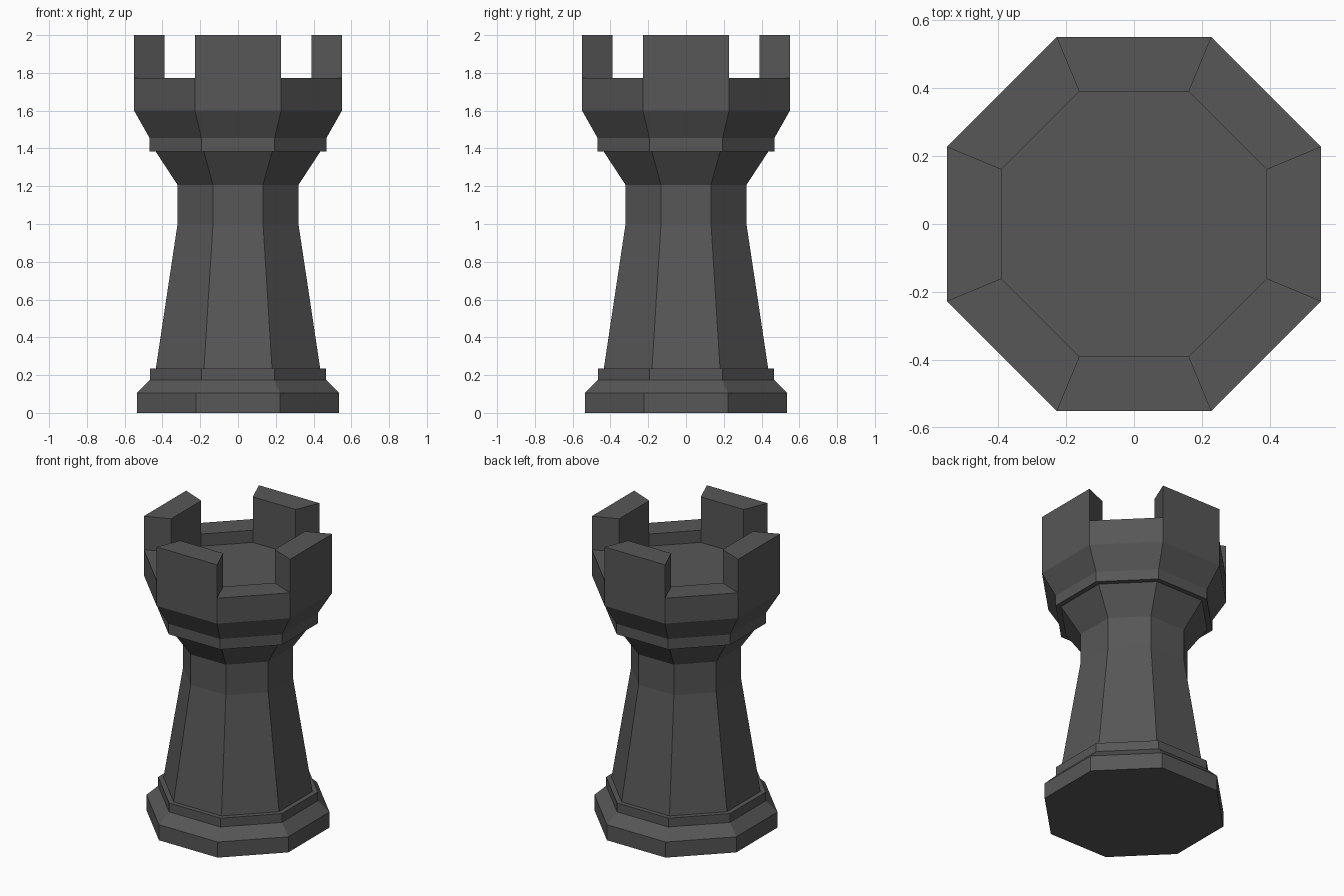
import bpy, bmesh, math

SIDES = 8
cube = bpy.data.objects.get("Cube")
if cube:
    bpy.data.objects.remove(cube, do_unlink=True)

stone = bpy.data.materials.new("dark_grey_stone")
stone.use_nodes = True
GREY = (0.095, 0.095, 0.095, 1)
stone.diffuse_color = GREY
stone.node_tree.nodes["Principled BSDF"].inputs["Base Color"].default_value = GREY


def ring(bm, apothem, z):
    """Octagon with flat sides facing the axes."""
    r = apothem / math.cos(math.pi / SIDES)
    angles = [2 * math.pi * (i + 0.5) / SIDES for i in range(SIDES)]
    return [bm.verts.new((r * math.cos(a), r * math.sin(a), z)) for a in angles]


def turned(profile, cap_start=False, cap_end=False):
    """Sweep (apothem, height) points around the octagon."""
    bm = bmesh.new()
    rings = [ring(bm, a, z) for a, z in profile]
    bands = []
    for low, high in zip(rings, rings[1:]):
        bands.append([bm.faces.new((low[i], low[(i + 1) % SIDES],
                                    high[(i + 1) % SIDES], high[i]))
                      for i in range(SIDES)])
    if cap_start:
        bm.faces.new(rings[0][::-1])
    if cap_end:
        bm.faces.new(rings[-1])
    return bm, bands


def finish(bm, name):
    bm.normal_update()
    mesh = bpy.data.meshes.new(name)
    bm.to_mesh(mesh)
    bm.free()
    mesh.materials.append(stone)
    obj = bpy.data.objects.new(name, mesh)
    bpy.context.collection.objects.link(obj)


# Stepped foot, ending in a ledge around the shaft
bm, _ = turned([(0.534, 0), (0.534, 0.106), (0.466, 0.175),
                (0.466, 0.235), (0.435, 0.235)], cap_start=True)
finish(bm, "base")

# Tapered shaft with a straight neck and a flared top
bm, _ = turned([(0.435, 0.235), (0.32, 1.0), (0.32, 1.207), (0.436, 1.384)])
finish(bm, "shaft")

# Collar, flared parapet, rim and sunken floor
bm, bands = turned([(0.436, 1.384), (0.468, 1.384), (0.468, 1.455), (0.55, 1.6),
                    (0.55, 1.773), (0.39, 1.773), (0.39, 1.69)], cap_end=True)

# Raise the rim into battlements on the sides facing the axes
rim = bands[4]
for face in rim:
    center = face.calc_center_median()
    if min(abs(center.x), abs(center.y)) < 0.01:
        raised = bmesh.ops.extrude_discrete_faces(bm, faces=[face])["faces"][0]
        for v in raised.verts:
            v.co.z = 2.0
bmesh.ops.remove_doubles(bm, verts=bm.verts, dist=0.0001)
# Merge flush wall panels into single faces
bmesh.ops.dissolve_limit(bm, angle_limit=0.01, verts=bm.verts, edges=bm.edges)
finish(bm, "battlement_crown")
